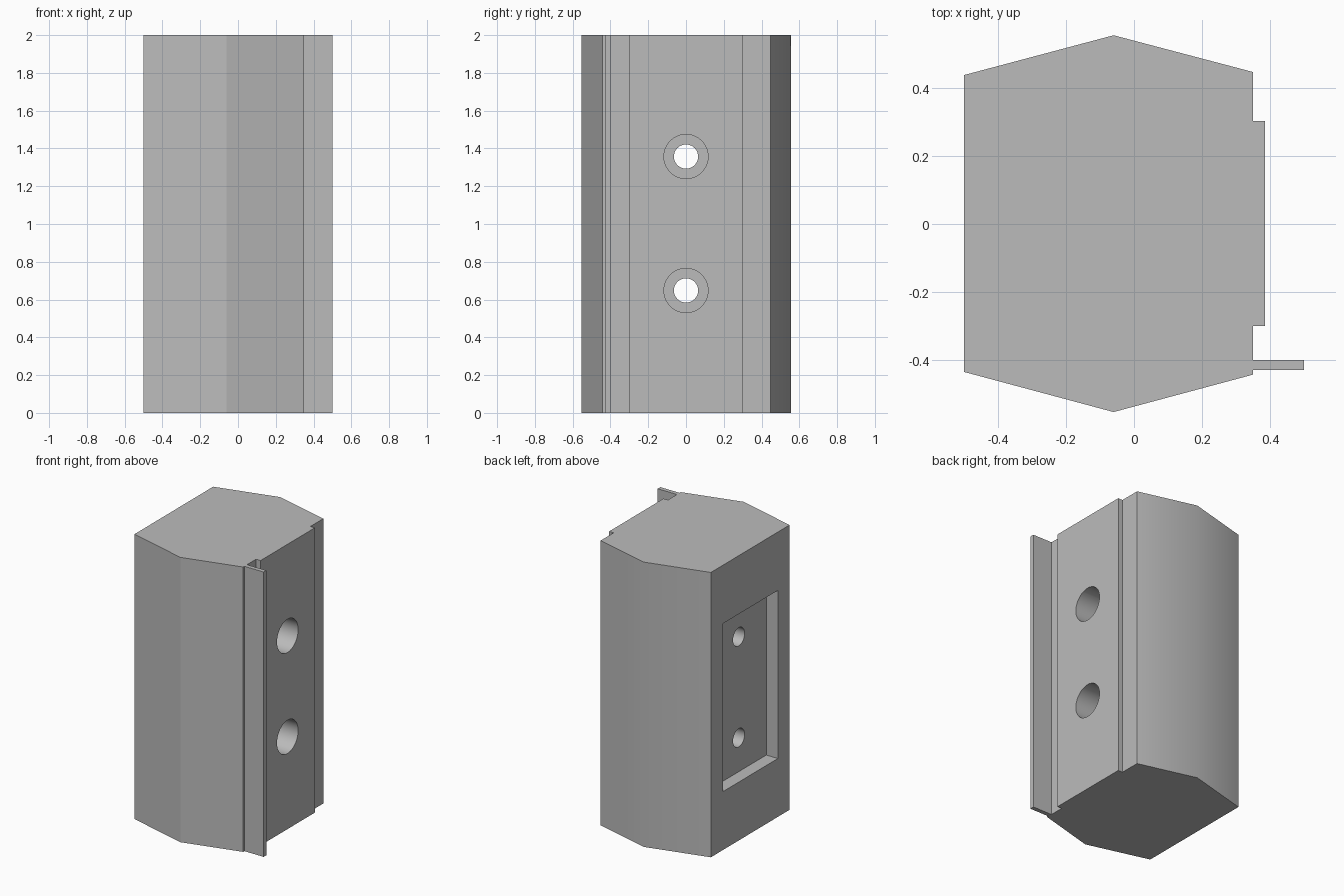
import bpy
import bmesh
import math
from mathutils import Matrix

default = bpy.data.objects.get("Cube")
if default:
    bpy.data.objects.remove(default, do_unlink=True)

grey = bpy.data.materials.new("plain grey")
grey.use_nodes = True
color = (0.5, 0.5, 0.5, 1)
grey.diffuse_color = color
grey.node_tree.nodes["Principled BSDF"].inputs["Base Color"].default_value = color


def add_object(name, bm):
    bmesh.ops.recalc_face_normals(bm, faces=bm.faces)
    mesh = bpy.data.meshes.new(name)
    bm.to_mesh(mesh)
    bm.free()
    mesh.materials.append(grey)
    obj = bpy.data.objects.new(name, mesh)
    bpy.context.collection.objects.link(obj)
    return obj


def box_cutter(name, x, y, z):
    bm = bmesh.new()
    size = Matrix.Diagonal((x[1] - x[0], y[1] - y[0], z[1] - z[0], 1))
    centre = Matrix.Translation([sum(r) / 2 for r in (x, y, z)])
    bmesh.ops.create_cube(bm, size=1, matrix=centre @ size)
    return add_object(name, bm)


def bore_cutter(name, radius, x, z):
    bm = bmesh.new()
    place = Matrix.Translation((sum(x) / 2, 0, z)) @ Matrix.Rotation(math.pi / 2, 4, "Y")
    bmesh.ops.create_cone(bm, cap_ends=True, segments=48, radius1=radius,
                          radius2=radius, depth=x[1] - x[0], matrix=place)
    return add_object(name, bm)


# Block: ridged outline with a raised pad and a thin flange, extruded upward
outline = [(-0.5, -0.435), (-0.06, -0.553), (0.35, -0.443), (0.35, -0.43),
           (0.5, -0.43), (0.5, -0.4), (0.35, -0.4), (0.35, -0.3),
           (0.385, -0.3), (0.385, 0.303), (0.35, 0.303), (0.35, 0.447),
           (-0.06, 0.555), (-0.5, 0.438)]
bm = bmesh.new()
base = bm.faces.new([bm.verts.new((x, y, 0)) for x, y in outline])
top = bmesh.ops.extrude_face_region(bm, geom=[base])
bmesh.ops.translate(bm, vec=(0, 0, 2),
                    verts=[v for v in top["geom"] if isinstance(v, bmesh.types.BMVert)])
block = add_object("mounting_block", bm)

# Rectangular recess on one side, two counterbored holes from the other
cutters = [box_cutter("recess_cutter", (-0.7, -0.41), (-0.305, 0.305), (0.41, 1.59))]
for z in (0.648, 1.357):
    cutters.append(bore_cutter("bolt_hole_cutter", 0.064, (-0.7, 0.7), z))
    cutters.append(bore_cutter("counterbore_cutter", 0.117, (-0.2, 0.7), z))

bpy.ops.object.select_all(action="DESELECT")
bpy.context.view_layer.objects.active = block
block.select_set(True)
for cutter in cutters:
    cutter.hide_render = True
    cut = block.modifiers.new(cutter.name, "BOOLEAN")
    cut.operation = "DIFFERENCE"
    cut.solver = "EXACT"
    cut.object = cutter
    bpy.ops.object.modifier_apply(modifier=cut.name)
    bpy.data.objects.remove(cutter, do_unlink=True)

bpy.ops.object.shade_smooth_by_angle(angle=math.radians(30))
